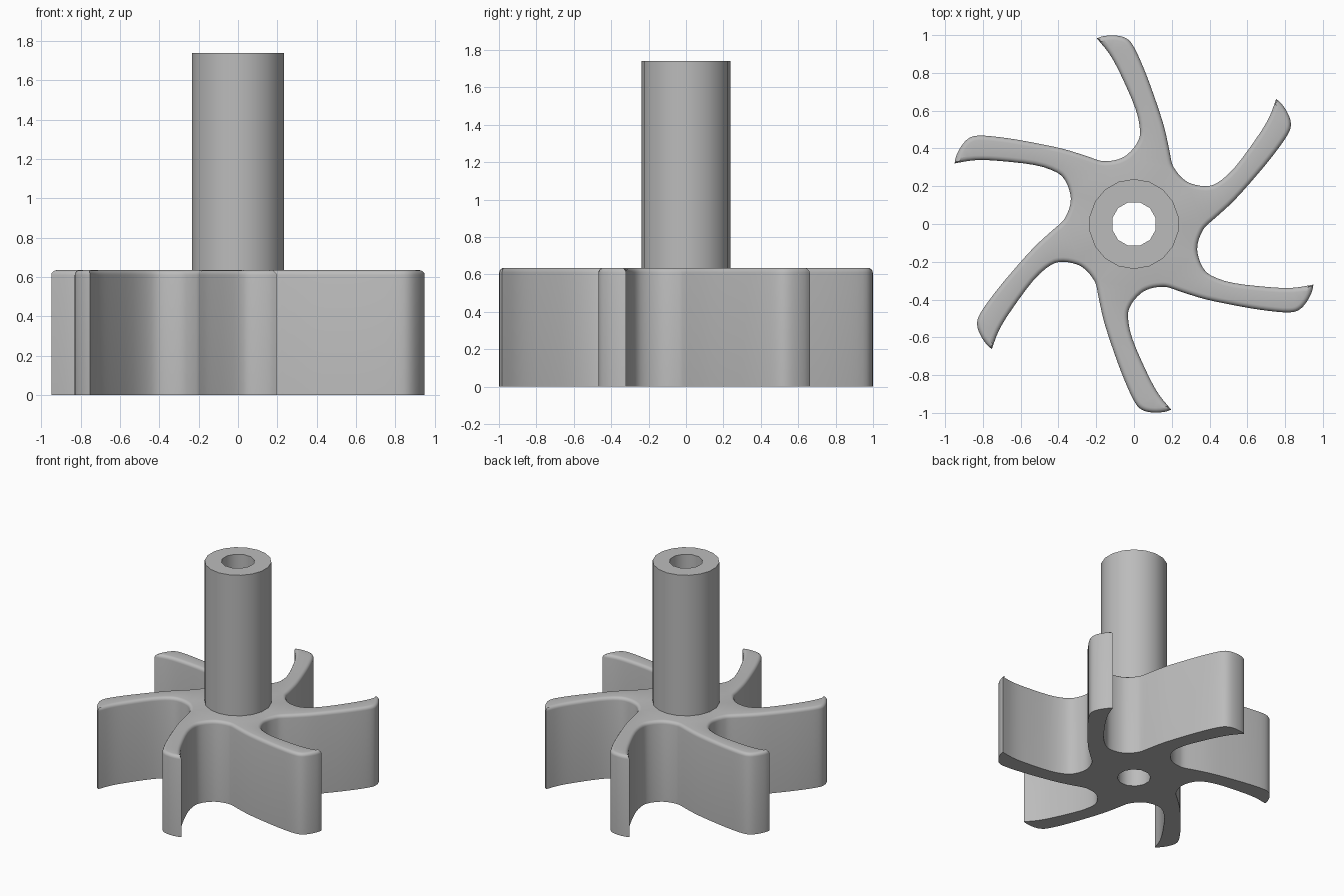
import bpy, bmesh
from math import sin, cos, pi, radians
from mathutils import Vector, Matrix

cube = bpy.data.objects.get("Cube")
if cube:
    bpy.data.objects.remove(cube)

BLADES = 6
ROTOR_TOP, SHAFT_TOP = 0.635, 1.74
BORE_R, SHAFT_R, ROUND = 0.119, 0.238, 0.025

grey = bpy.data.materials.new("plain_grey")
grey.use_nodes = True
grey.diffuse_color = (0.5, 0.5, 0.5, 1)
grey.node_tree.nodes["Principled BSDF"].inputs["Base Color"].default_value = (0.5, 0.5, 0.5, 1)


def circle(radius, sides):
    return [Vector((radius * cos(2 * pi * (i + 0.5) / sides),
                    radius * sin(2 * pi * (i + 0.5) / sides))) for i in range(sides)]


def smooth_path(pts, steps):
    """Catmull-Rom samples through an open path, without its last point."""
    ext = [2 * pts[0] - pts[1]] + pts + [2 * pts[-1] - pts[-2]]
    out = []
    for a, b, c, d in zip(ext, ext[1:], ext[2:], ext[3:]):
        for k in range(steps):
            t = k / steps
            out.append(0.5 * (2 * b + (c - a) * t + (2 * a - 5 * b + 4 * c - d) * t * t
                              + (3 * b - a - 3 * c + d) * t ** 3))
    return out


def inset(loop, dist):
    """Move a clockwise loop inward with mitred corners."""
    out = []
    for i, p in enumerate(loop):
        d1 = (p - loop[i - 1]).normalized()
        d2 = (loop[(i + 1) % len(loop)] - p).normalized()
        n1, n2 = Vector((d1.y, -d1.x)), Vector((d2.y, -d2.x))
        out.append(p + dist * (n1 + n2) / max(0.5, 1 + n1.dot(n2)))
    return out


def bored_solid(name, rings):
    """Skin stacked (loop, z) rings, with a round bore through the middle."""
    bm = bmesh.new()

    def ring(loop, z):
        vs = [bm.verts.new((p.x, p.y, z)) for p in loop]
        es = [bm.edges.new((vs[i - 1], vs[i])) for i in range(len(vs))]
        return vs, es

    def skin(stack):
        for (lo, _), (hi, _) in zip(stack, stack[1:]):
            for i in range(len(lo)):
                bm.faces.new((lo[i - 1], lo[i], hi[i], hi[i - 1]))

    outer = [ring(loop, z) for loop, z in rings]
    bore = [ring(circle(BORE_R, 12), z) for z in (rings[0][1], rings[-1][1])]
    skin(outer)
    skin(bore)
    for end in (0, -1):
        bmesh.ops.triangle_fill(bm, edges=outer[end][1] + bore[end][1],
                                use_beauty=True, normal=(0, 0, 1))
    bmesh.ops.recalc_face_normals(bm, faces=bm.faces)
    mesh = bpy.data.meshes.new(name)
    bm.to_mesh(mesh)
    bm.free()
    mesh.materials.append(grey)
    obj = bpy.data.objects.new(name, mesh)
    bpy.context.collection.objects.link(obj)
    bpy.ops.object.select_all(action='DESELECT')
    obj.select_set(True)
    bpy.context.view_layer.objects.active = obj
    bpy.ops.object.shade_smooth_by_angle(angle=radians(40))
    return obj


# Blade outline: the outer side from the tip down to the root
outer_side = [(-0.197, 0.983), (-0.16, 0.995), (-0.1, 0.998), (-0.045, 0.985), (-0.005, 0.945),
              (0.045, 0.84), (0.095, 0.71), (0.155, 0.53), (0.185, 0.40), (0.2, 0.325)]
# The inner side from the valley up to the tip
inner_side = [(-0.14, 0.333), (-0.085, 0.342), (-0.035, 0.368), (0.014, 0.425), (0.032, 0.49),
              (0.008, 0.61), (-0.07, 0.79), (-0.13, 0.9), (-0.197, 0.983)]

# One period runs from a tip, through the valley, to the next tip
turn = Matrix.Rotation(-2 * pi / BLADES, 2)
period = [Vector(p) for p in outer_side] + [turn @ Vector(p) for p in inner_side]
samples = smooth_path(period, 3)
outline = [Matrix.Rotation(-2 * pi * k / BLADES, 2) @ p for k in range(BLADES) for p in samples]

# Bladed rotor with a rounded top rim
rings = [(outline, 0)]
for k in range(5):
    a = k / 4 * pi / 2
    rings.append((inset(outline, ROUND * (1 - cos(a))), ROTOR_TOP - ROUND * (1 - sin(a))))
bored_solid("bladed_rotor", rings)

# Hollow shaft
bored_solid("hollow_shaft", [(circle(SHAFT_R, 18), ROTOR_TOP), (circle(SHAFT_R, 18), SHAFT_TOP)])
